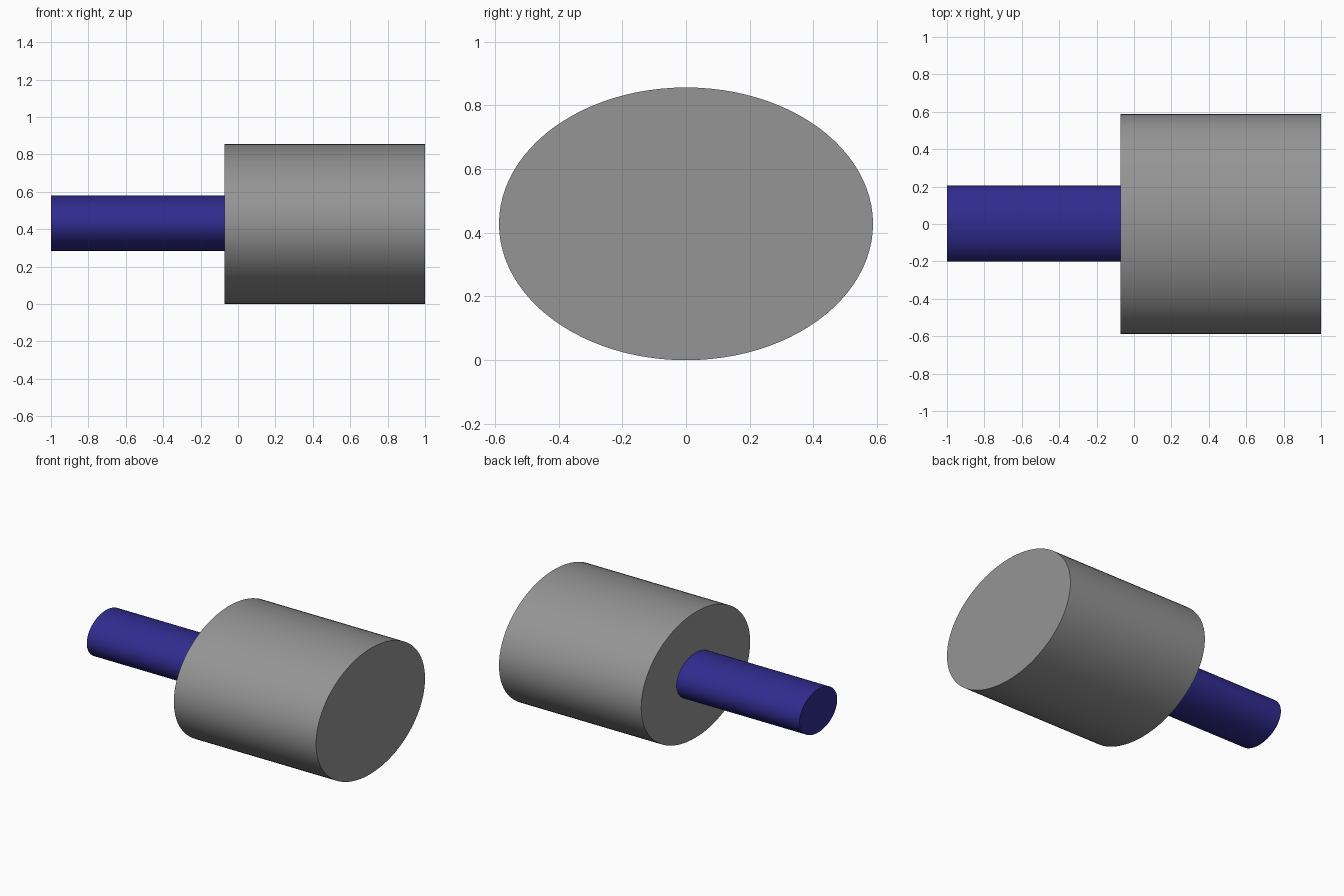
import bpy
import math

if "Cube" in bpy.data.objects:
    bpy.data.objects.remove(bpy.data.objects["Cube"])


def oval_rod(name, x0, x1, y, z, ry, rz, color):
    """Elliptical cylinder lying along x from x0 to x1."""
    bpy.ops.mesh.primitive_cylinder_add(
        vertices=96, radius=1, depth=1,
        location=((x0 + x1) / 2, y, z), rotation=(0, math.pi / 2, 0))
    rod = bpy.context.object
    rod.name = name
    # local x points down and local z points along the rod after rotation
    rod.scale = (rz, ry, x1 - x0)
    bpy.ops.object.transform_apply(location=False, rotation=True, scale=True)
    bpy.ops.object.shade_smooth_by_angle(angle=math.radians(30))
    mat = bpy.data.materials.new(name + "_color")
    mat.diffuse_color = (*color, 1.0)
    mat.use_nodes = True
    mat.node_tree.nodes["Principled BSDF"].inputs["Base Color"].default_value = mat.diffuse_color
    rod.data.materials.append(mat)
    return rod


# Wide dark grey body
oval_rod("body", -0.073, 1.0, 0.0, 0.428, 0.587, 0.428, (0.3, 0.3, 0.3))

# Narrow blue shaft, butting against the body's end face
oval_rod("shaft", -1.0, -0.073, 0.002, 0.432, 0.203, 0.148, (0.03, 0.025, 0.28))
